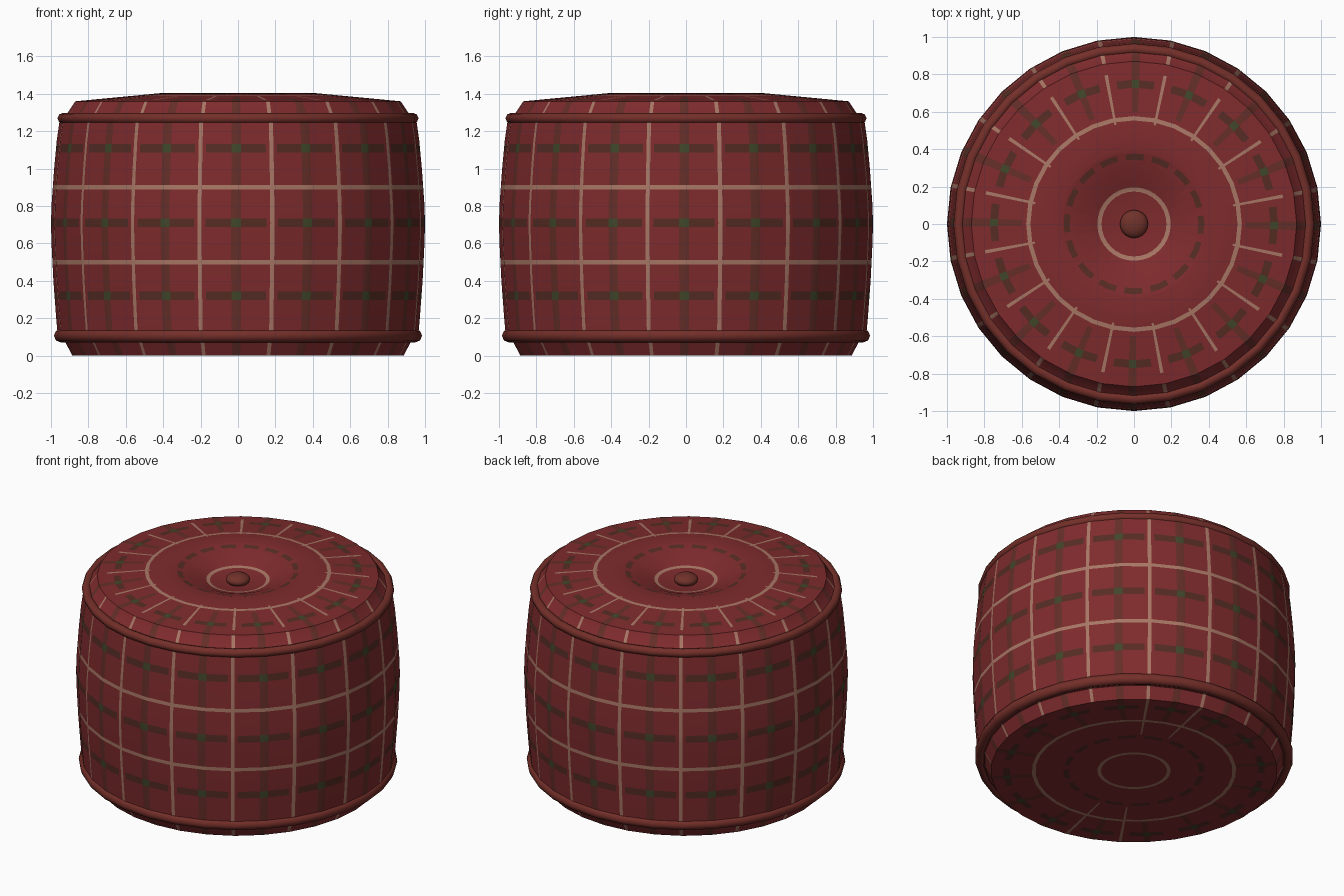
import bpy, bmesh, math

if "Cube" in bpy.data.objects:
    bpy.data.objects.remove(bpy.data.objects["Cube"])

SIDES = 32
PERIOD = 22.5          # degrees between repeats of the plaid


def material(name, r, g, b):
    lin = lambda c: ((c / 255 + 0.055) / 1.055) ** 2.4
    m = bpy.data.materials.new(name)
    m.diffuse_color = (lin(r), lin(g), lin(b), 1)
    m.use_nodes = True
    m.node_tree.nodes["Principled BSDF"].inputs["Base Color"].default_value = m.diffuse_color
    return m


RED, WARP, DARK, GREEN, CREAM = range(5)
PLAID = [material("red cloth", 127, 43, 45),
         material("faint brown stripe", 101, 46, 40),
         material("dark brown stripe", 86, 44, 36),
         material("green crossing", 64, 70, 41),
         material("cream thread", 168, 119, 101)]
PIPING = material("piping russet", 116, 47, 41)
BUTTON = material("button brown", 112, 50, 42)


def finish(name, bm, mats, angle=30):
    me = bpy.data.meshes.new(name)
    bm.to_mesh(me)
    bm.free()
    for m in mats:
        me.materials.append(m)
    ob = bpy.data.objects.new(name, me)
    bpy.context.collection.objects.link(ob)
    bpy.ops.object.select_all(action='DESELECT')
    ob.select_set(True)
    bpy.context.view_layer.objects.active = ob
    bpy.ops.object.shade_smooth_by_angle(angle=math.radians(angle))
    return ob


def split_profile(profile, axis, cuts):
    """Insert extra points where stripe edges cross the profile."""
    out = [profile[0]]
    for a, b in zip(profile, profile[1:]):
        ts = sorted((c - a[axis]) / (b[axis] - a[axis]) for c in cuts)
        for t in ts:
            if 0.001 < t < 0.999:
                out.append(tuple(p + (q - p) * t for p, q in zip(a, b)))
        out.append(b)
    return out


def lathe(name, profile, angles, mats, rule=None, closed=False, smooth=30):
    """Spin (r, z) points round z on a 32-sided outline."""
    bm = bmesh.new()
    step = math.tau / SIDES
    rings = []
    for r, z in profile:
        if r < 1e-5:
            rings.append([bm.verts.new((0, 0, z))] * len(angles))
            continue
        ring = []
        for deg in angles:
            a = math.radians(deg)
            k = r * math.cos(step / 2) / math.cos(a % step - step / 2)
            ring.append(bm.verts.new((k * math.cos(a), k * math.sin(a), z)))
        rings.append(ring)
    n, m = len(angles), len(profile)
    for i in range(m if closed else m - 1):
        p, q = profile[i], profile[(i + 1) % m]
        lo, hi = rings[i], rings[(i + 1) % m]
        for j in range(n):
            k = (j + 1) % n
            corners = list(dict.fromkeys((lo[j], lo[k], hi[k], hi[j])))
            f = bm.faces.new(corners)
            if rule:
                nxt = angles[k] + (360 if k == 0 else 0)
                mid = (angles[j] + nxt) / 2
                f.material_index = rule((p[0] + q[0]) / 2, (p[1] + q[1]) / 2,
                                        mid % PERIOD, int(mid // PERIOD))
    return finish(name, bm, mats, smooth)


def near(v, centres, half):
    return any(abs(v - c) < half for c in centres)


def edges(centres, half):
    return [c + s * half for c in centres for s in (-1, 1)]


# stripe layout round the cushion: wide brown, thin cream
plaid_angles = [round(k * PERIOD + o, 4) for k in range(16)
                for o in (0, 0.9, 7.0, 8.8, 9.95, 11.25, 12.4, 14.2, 20.4)]
plain_angles = [k * 360 / SIDES for k in range(SIDES)]


def is_cream(a):
    return 9.95 < a < 11.25


def is_brown(a):
    return a < 0.9 or a > 20.4


# barrel-shaped side
SIDE_CREAM, SIDE_BROWN = (0.50, 0.90), (0.32, 0.71, 1.11)
CREAM_HALF, BROWN_HALF = 0.0115, 0.023


def side_rule(r, z, a, k):
    if is_cream(a) or near(z, SIDE_CREAM, CREAM_HALF):
        return CREAM
    if near(z, SIDE_BROWN, BROWN_HALF):
        # the cross stripe fades beside the cream thread
        return GREEN if is_brown(a) else RED if 8.8 < a < 12.4 else DARK
    return WARP if is_brown(a) else RED


side = [(0.962, 0.09), (0.972, 0.2), (0.987, 0.4), (0.997, 0.6), (1.0, 0.71),
        (0.996, 0.82), (0.983, 1.0), (0.969, 1.15), (0.952, 1.27)]
side = split_profile(side, 1, edges(SIDE_CREAM, CREAM_HALF)
                     + edges(SIDE_BROWN, BROWN_HALF))
lathe("cushion_side", side, plaid_angles, PLAID, side_rule)


def ringed_panel(name, profile, creams, inner, outer, cream_spans, spokes):
    """Panel with concentric cream and dashed rings plus radial stripes."""
    def rule(r, z, a, k):
        if near(r, creams, CREAM_HALF):
            return CREAM
        if is_cream(a) and (r > 0.87 or k in spokes and
                            cream_spans[0] < r < cream_spans[1]):
            return CREAM
        if near(r, [inner], 0.016):
            return RED if 7.0 < a < 14.2 else DARK
        if near(r, [outer], 0.021):
            return GREEN if is_brown(a) else RED if 7.0 < a < 14.2 else DARK
        return WARP if is_brown(a) and r > 0.60 else RED

    cuts = (edges(creams, CREAM_HALF) + edges([inner], 0.016)
            + edges([outer], 0.021) + list(cream_spans) + [0.60])
    lathe(name, split_profile(profile, 0, cuts), plaid_angles, PLAID, rule)


# dished top
ringed_panel("cushion_top",
             [(0.952, 1.27), (0.915, 1.292), (0.87, 1.36), (0.40, 1.405),
              (0.30, 1.380), (0.19, 1.335), (0.08, 1.317), (0, 1.315)],
             (0.185, 0.565), 0.36, 0.75, (0.54, 0.81), range(16))
# flat base
ringed_panel("cushion_base",
             [(0, 0), (0.885, 0), (0.925, 0.075), (0.962, 0.09)],
             (0.215, 0.62), 0.42, 0.79, (0.45, 0.885), (2, 3, 10, 11))

# piping round both seams
for name, r, z, rad in (("top_piping", 0.936, 1.269, 0.029),
                        ("bottom_piping", 0.948, 0.107, 0.036)):
    loop = [(r + rad * math.cos(t * math.pi / 4), z + rad * math.sin(t * math.pi / 4))
            for t in range(8)]
    lathe(name, loop, plain_angles, [PIPING], closed=True, smooth=60)

# button in the middle of the dish
bm = bmesh.new()
bmesh.ops.create_uvsphere(bm, u_segments=20, v_segments=10, radius=0.075)
bmesh.ops.scale(bm, vec=(1, 1, 0.5), verts=bm.verts)
bmesh.ops.translate(bm, vec=(0, 0, 1.338), verts=bm.verts)
finish("button", bm, [BUTTON], 60)
